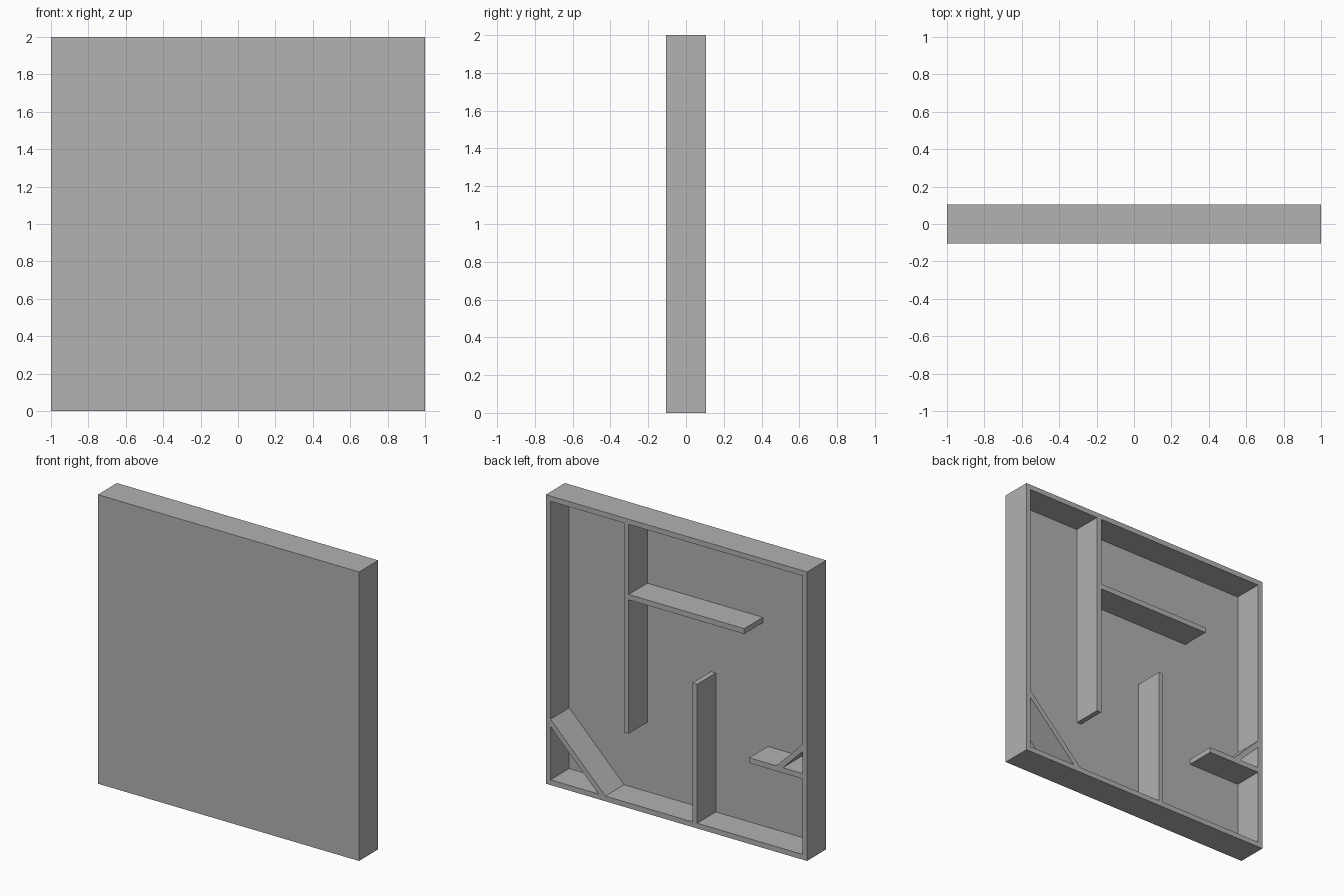
import bpy
import bmesh

cube = bpy.data.objects.get("Cube")
if cube:
    bpy.data.objects.remove(cube, do_unlink=True)

FRONT, BACK = -0.105, 0.105   # overall depth
PANEL = 0.005                 # front panel thickness
WALL = 0.036                  # wall thickness
INNER = 1 - WALL              # inside face of the side walls

grey = bpy.data.materials.new("plain grey")
grey.use_nodes = True
colour = (0.445, 0.445, 0.445, 1)
grey.diffuse_color = colour
grey.node_tree.nodes["Principled BSDF"].inputs["Base Color"].default_value = colour


def prism(name, outline, y0=FRONT + PANEL, y1=BACK, finish=None):
    """Extrude an outline of (x, z) points from y0 to y1."""
    bm = bmesh.new()
    face = bm.faces.new([bm.verts.new((x, y0, z)) for x, z in outline])
    ext = bmesh.ops.extrude_face_region(bm, geom=[face])["geom"]
    moved = [v for v in ext if isinstance(v, bmesh.types.BMVert)]
    bmesh.ops.translate(bm, verts=moved, vec=(0, y1 - y0, 0))
    bmesh.ops.recalc_face_normals(bm, faces=bm.faces)
    if finish:
        finish(bm)
    mesh = bpy.data.meshes.new(name)
    bm.to_mesh(mesh)
    bm.free()
    mesh.materials.append(grey)
    obj = bpy.data.objects.new(name, mesh)
    bpy.context.collection.objects.link(obj)
    return obj


def rect(x0, x1, z0, z1):
    return [(x0, z0), (x1, z0), (x1, z1), (x0, z1)]


def hollow(bm):
    """Sink the back face to leave a rim and a thin front panel."""
    back = max(bm.faces, key=lambda f: f.calc_center_median().y)
    bmesh.ops.inset_region(bm, faces=[back], thickness=WALL, use_even_offset=True)
    floor = bmesh.ops.extrude_discrete_faces(bm, faces=[back])["faces"][0]
    bmesh.ops.translate(bm, verts=floor.verts, vec=(0, FRONT + PANEL - BACK, 0))


def brace(name, side, base, reach, band):
    """45 degree strip across the corner of a side wall and a ledge."""
    pts = [(INNER, base + reach), (INNER - reach, base),
           (INNER - reach + band, base), (INNER, base + reach - band)]
    return prism(name, [(side * x, z) for x, z in pts])


# Open-backed tray
prism("tray", rect(-1, 1, 0, 2), FRONT, BACK, hollow)

# Partition walls
prism("hanging_partition", rect(0.365, 0.401, 0.516, 2 - WALL))
prism("upper_shelf", rect(-0.519, 0.365, 1.442, 1.479))
prism("standing_partition", rect(-0.159, -0.123, WALL, 0.998))
prism("lower_shelf", rect(-INNER, -0.558, 0.559, 0.596))

# Diagonal corner braces
brace("large_corner_brace", 1, WALL, 0.42, 0.052)
brace("small_corner_brace", -1, 0.596, 0.199, 0.05)
